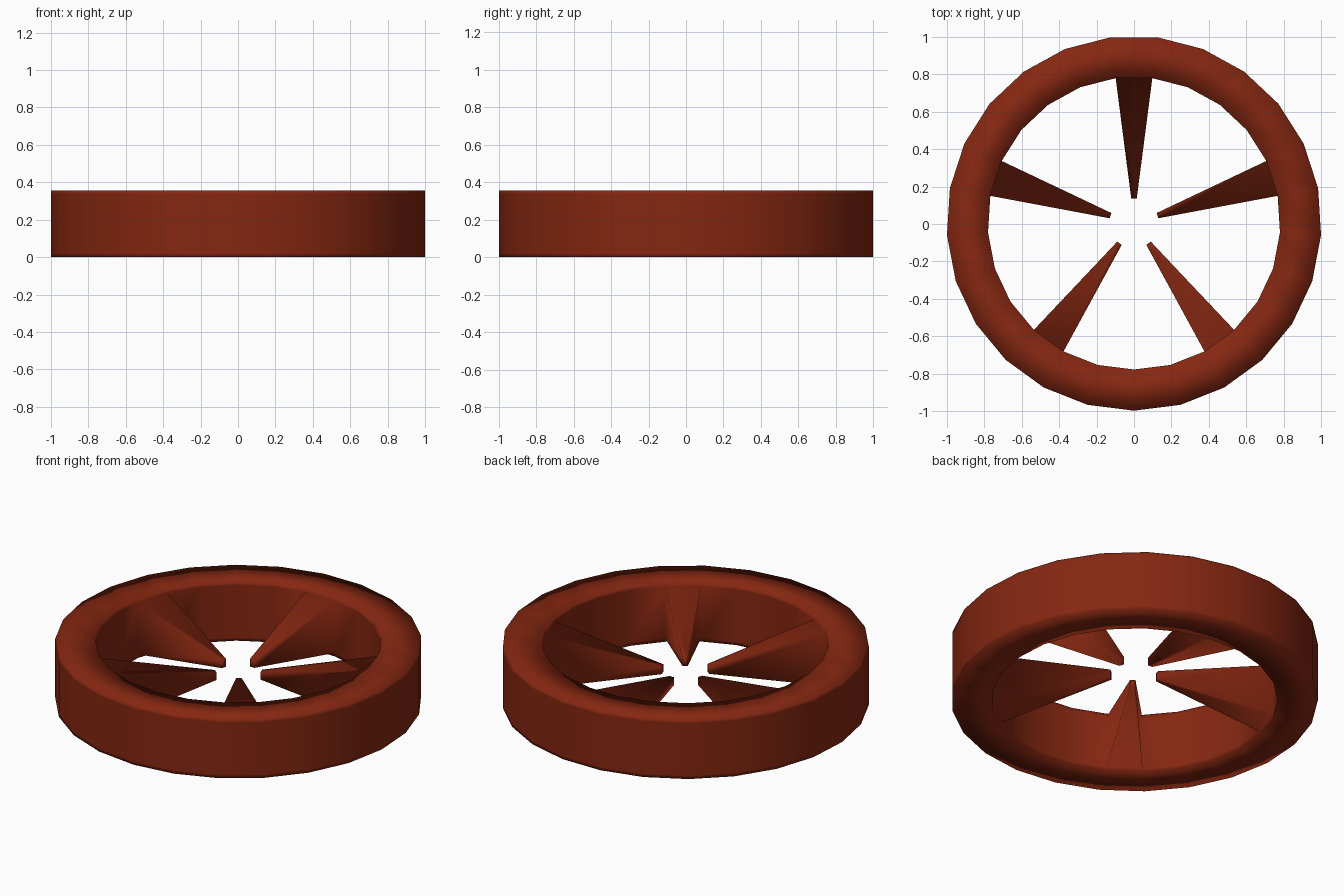
import bpy, bmesh
from math import cos, sin, pi
from mathutils import Vector

cube = bpy.data.objects.get("Cube")
if cube:
    bpy.data.objects.remove(cube, do_unlink=True)

SIDES, SPOKES = 25, 5
R_OUT, R_IN, HEIGHT, LIP = 1.002, 0.782, 0.355, 0.02
TIP_RADIUS, TIP_SCALE = 0.132, 0.15
Y_SHIFT = 0.004  # an odd number of sides is off-centre by this much

# One rust-red paint
paint = bpy.data.materials.new("rust_red")
paint.use_nodes = True
color = (0.235, 0.02, 0.0055, 1)
paint.diffuse_color = color
paint.node_tree.nodes["Principled BSDF"].inputs["Base Color"].default_value = color

# Rim: rectangular section with tight loops beside the corners
levels = [0, LIP, HEIGHT - LIP, HEIGHT]
section = [(R_OUT, z) for z in levels] + [(R_IN, z) for z in reversed(levels)]
INNER_WALL = 5  # section edge that the spokes grow from

bm = bmesh.new()
rings = []
for i in range(SIDES):
    a = pi / 2 + 2 * pi * (i - 0.5) / SIDES
    rings.append([bm.verts.new((r * cos(a), r * sin(a), z)) for r, z in section])

spoke_faces = []
for i in range(SIDES):
    here, there = rings[i], rings[(i + 1) % SIDES]
    for j in range(len(section)):
        k = (j + 1) % len(section)
        face = bm.faces.new((here[j], there[j], there[k], here[k]))
        if j == INNER_WALL and i % (SIDES // SPOKES) == 0:
            spoke_faces.append(face)

# Spokes: inner wall faces drawn towards the hub and tapered
bm.normal_update()
tips = bmesh.ops.extrude_discrete_faces(bm, faces=spoke_faces)["faces"]
for tip in tips:
    center = tip.calc_center_median()
    outward = Vector((center.x, center.y, 0)).normalized()
    target = outward * TIP_RADIUS + Vector((0, 0, center.z))
    for v in tip.verts:
        v.co = target + (v.co - center) * TIP_SCALE

bmesh.ops.translate(bm, verts=bm.verts, vec=(0, Y_SHIFT, 0))
bmesh.ops.recalc_face_normals(bm, faces=bm.faces)
for f in bm.faces:
    f.smooth = True

mesh = bpy.data.meshes.new("spoked_rim")
bm.to_mesh(mesh)
bm.free()
mesh.materials.append(paint)
wheel = bpy.data.objects.new("spoked_rim", mesh)
bpy.context.collection.objects.link(wheel)
